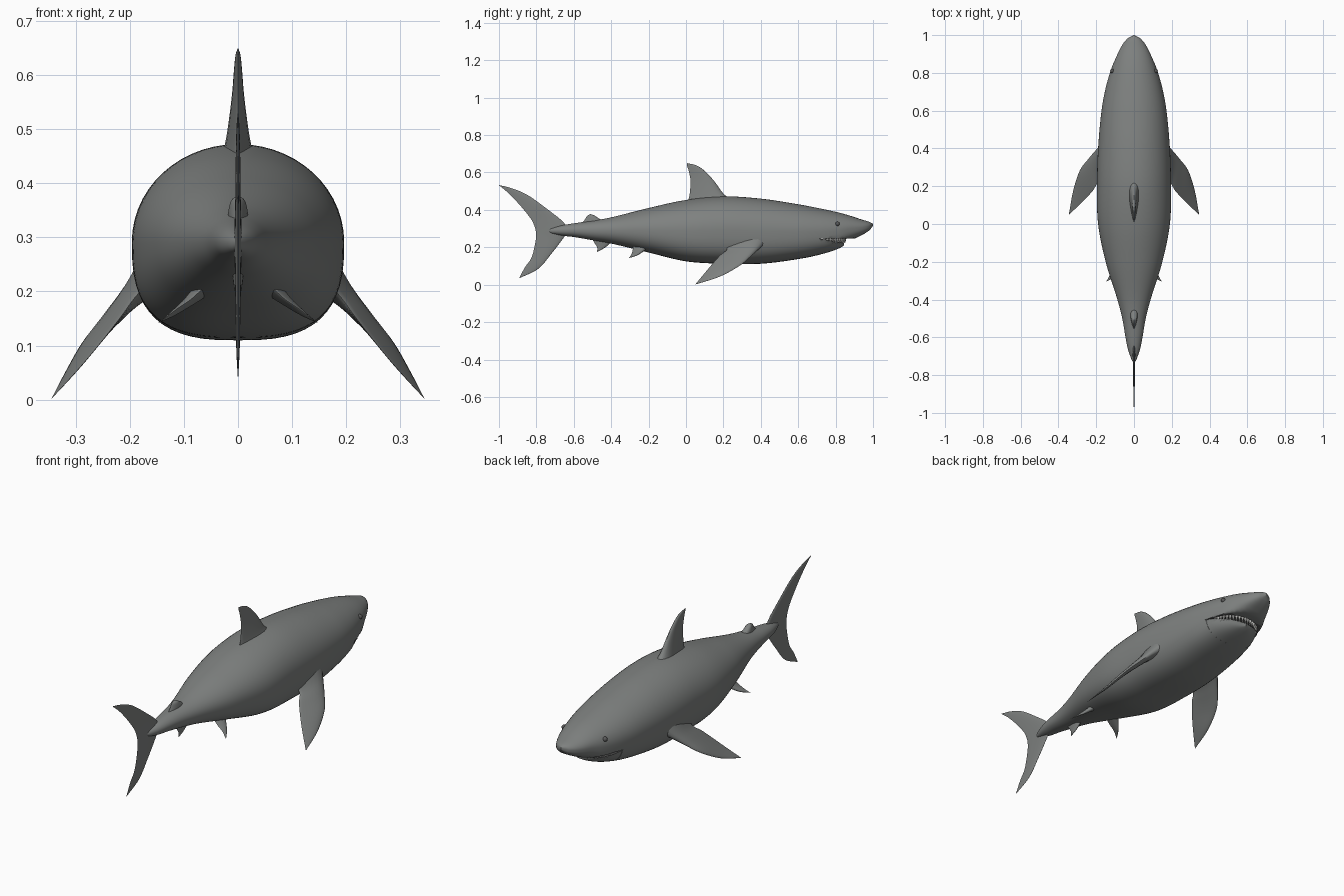
import bpy, bmesh, math
from mathutils import Vector, Matrix

cube = bpy.data.objects.get("Cube")
if cube:
    bpy.data.objects.remove(cube)


def material(name, color):
    m = bpy.data.materials.new(name)
    m.use_nodes = True
    m.diffuse_color = (*color, 1)
    m.node_tree.nodes["Principled BSDF"].inputs["Base Color"].default_value = (*color, 1)
    return m


SKIN = material("grey skin", (.21, .22, .215))
DARK = material("dark grey", (.1, .1, .1))
WHITE = material("tooth white", (.85, .85, .82))


def spline(rows, s):
    """Smooth interpolation; the first column of each row is the key."""
    s = min(max(s, rows[0][0]), rows[-1][0])
    i = max(k for k in range(len(rows) - 1) if rows[k][0] <= s)
    a, b = rows[i], rows[i + 1]
    p, n = rows[max(i - 1, 0)], rows[min(i + 2, len(rows) - 1)]
    h = b[0] - a[0]
    t = (s - a[0]) / h
    out = []
    for c in range(1, len(a)):
        ma = (b[c] - p[c]) / (b[0] - p[0]) * h
        mb = (n[c] - a[c]) / (n[0] - a[0]) * h
        d = b[c] - a[c]
        out.append(a[c] + t * (ma + t * (3 * d - 2 * ma - mb + t * (ma + mb - 2 * d))))
    return out


def finish(name, bm, mats, mirror=False, rule=None):
    bmesh.ops.remove_doubles(bm, verts=bm.verts, dist=.00005)
    bmesh.ops.recalc_face_normals(bm, faces=bm.faces)
    if rule:
        for f in bm.faces:
            f.material_index = int(rule(f))
    mesh = bpy.data.meshes.new(name)
    bm.to_mesh(mesh)
    bm.free()
    for m in mats:
        mesh.materials.append(m)
    ob = bpy.data.objects.new(name, mesh)
    bpy.context.collection.objects.link(ob)
    bpy.ops.object.select_all(action='DESELECT')
    ob.select_set(True)
    bpy.context.view_layer.objects.active = ob
    bpy.ops.object.shade_smooth_by_angle(angle=math.radians(50))
    if mirror:
        ob.modifiers.new("mirror", 'MIRROR')
    return ob


def loft(name, rings, mats, mirror=False, rule=None):
    bm = bmesh.new()
    loops = [[bm.verts.new(p) for p in r] for r in rings]
    n = len(loops[0])
    for a, b in zip(loops, loops[1:]):
        for i in range(n):
            j = (i + 1) % n
            bm.faces.new((a[i], a[j], b[j], b[i]))
    bm.faces.new(loops[0])
    bm.faces.new(loops[-1])
    return finish(name, bm, mats, mirror, rule)


# Body profile: position along y, half width, back height, belly height
PROFILE = [
    (-.74, 0, .295, .285), (-.72, .012, .302, .275), (-.66, .033, .318, .262),
    (-.6, .045, .328, .255), (-.5, .062, .342, .238), (-.4, .088, .36, .22),
    (-.2, .15, .41, .172), (0, .19, .453, .125), (.2, .196, .472, .112),
    (.4, .19, .46, .112), (.6, .172, .43, .137), (.72, .15, .407, .162),
    (.82, .121, .385, .195), (.88, .096, .368, .235), (.94, .067, .348, .265),
    (.98, .037, .336, .29), (1, 0, .325, .315)]
JAW_WIDTH = [(.715, .15), (.76, .135), (.8, .107), (.83, .065), (.845, 0)]
MOUTH, ROOF = .72, .246


def section(y, width=None, low=-1, high=1):
    """Round back, flatter belly, optionally clipped for the mouth."""
    w, top, bottom = spline(PROFILE, y)
    w = w if width is None else width
    mid = (top + bottom) / 2
    flat = 2 / (2.2 + .6 * min(max((y + .4) / .5, 0), 1))
    ring = []
    for i in range(56):
        a = math.tau * i / 56
        c, s = math.cos(a), math.sin(a)
        e = 1 if s >= 0 else flat
        x = math.copysign(abs(c) ** e, c) * max(w, 0)
        z = mid + math.copysign(abs(s) ** e, s) * (top - mid)
        ring.append((x, y, min(max(z, low), high)))
    return ring


# Body with the upper snout; the underside is clipped in front of the mouth corner
count = 90
ys = [-.74 + 1.74 * i / count for i in range(count)]
ys += [MOUTH - .001, MOUTH + .001, .985, .992, .997, 1]
loft("body", [section(y, low=ROOF if y > MOUTH else -1) for y in sorted(ys)],
     [SKIN, DARK],
     rule=lambda f: f.normal.z < -.99 and MOUTH < f.calc_center_median().y < .85
     and f.calc_center_median().z > ROOF - .01)

# Lower jaw
jaw_ys = [.715 + .13 * math.sin(math.pi / 2 * i / 16) for i in range(17)]
loft("lower_jaw",
     [section(y, spline(JAW_WIDTH, y)[0], high=.245 - .17 * (y - MOUTH)) for y in jaw_ys],
     [SKIN, DARK], rule=lambda f: f.normal.z > .9)


def fin(name, rows, normal=(1, 0, 0), mirror=False):
    """Rows hold a leading point, a trailing point and a thickness, root to tip."""
    normal = Vector(normal).normalized()
    table = [(i, *lead, *trail, t) for i, (lead, trail, t) in enumerate(rows)]
    rings = []
    steps = 6 * (len(rows) - 1)
    for k in range(steps + 1):
        v = spline(table, k / 6)
        lead, trail, thick = Vector(v[:3]), Vector(v[3:6]), max(v[6], 0)
        ring = []
        for i in range(20):
            a = math.tau * i / 20
            u = (1 - math.cos(a)) / 2
            ring.append(lead.lerp(trail, u) + normal * (thick * math.sin(a) * (.7 - .5 * u)))
        rings.append(ring)
    return loft(name, rings, [SKIN], mirror)


def median_fin(name, rows):
    fin(name, [((0, a, b), (0, c, d), t) for a, b, c, d, t in rows])


median_fin("dorsal_fin", [
    (.27, .44, 0, .42, .07), (.205, .482, .018, .475, .045),
    (.15, .555, .024, .555, .024), (.1, .608, .014, .61, .015),
    (.055, .638, .006, .634, .009), (.005, .65, .004, .649, 0)])
median_fin("tail_fin", [
    (-.89, .035, -.892, .036, 0), (-.79, .085, -.86, .095, .006),
    (-.72, .165, -.825, .147, .009), (-.655, .25, -.804, .235, .012),
    (-.63, .295, -.803, .285, .014), (-.66, .338, -.815, .325, .012),
    (-.71, .38, -.835, .36, .01), (-.84, .475, -.888, .425, .008),
    (-.93, .515, -.948, .488, .005), (-1, .533, -.999, .531, 0)])
median_fin("second_dorsal_fin", [
    (-.43, .335, -.57, .32, .04), (-.47, .357, -.545, .343, .034),
    (-.49, .37, -.53, .366, .024), (-.508, .377, -.512, .377, 0)])
median_fin("anal_fin", [
    (-.39, .24, -.5, .24, .024), (-.42, .208, -.482, .212, .015),
    (-.45, .188, -.474, .195, .008), (-.476, .175, -.476, .176, 0)])

# Paired fins
fin("pectoral_fins", [
    ((.13, .46, .25), (.13, .18, .25), .1),
    ((.19, .4, .2), (.185, .22, .195), .048),
    ((.24, .345, .15), (.215, .18, .155), .03),
    ((.285, .285, .1), (.25, .14, .11), .02),
    ((.32, .18, .043), (.29, .1, .062), .012),
    ((.345, .05, .001), (.344, .05, .002), 0)], (.82, 0, .57), True)
fin("pelvic_fins", [
    ((.05, -.18, .22), (.05, -.28, .22), .04),
    ((.09, -.225, .182), (.085, -.285, .187), .02),
    ((.12, -.26, .158), (.115, -.29, .166), .01),
    ((.147, -.305, .142), (.146, -.305, .142), 0)], (.6, 0, .8), True)

# Eyes
bm = bmesh.new()
bmesh.ops.create_uvsphere(bm, u_segments=16, v_segments=10, radius=.012,
                          matrix=Matrix.Translation((.114, .81, .325)))
finish("eyes", bm, [DARK], mirror=True)


# Rows of teeth along the rounded mouth
def teeth(name, number, wide, front, height, z, slope, up):
    bm = bmesh.new()
    for i in range(number):
        a = math.pi * (i + .5) / number
        y = .735 + front * math.sin(a)
        base = z - slope * (y - MOUTH)
        offset = height / 2 if up else -height / 2
        m = Matrix.Translation((wide * math.cos(a), y, base + offset))
        if not up:
            m = m @ Matrix.Rotation(math.pi, 4, 'X')
        bmesh.ops.create_cone(bm, cap_ends=True, segments=6, radius1=.009,
                              radius2=0, depth=height, matrix=m)
    finish(name, bm, [WHITE])


teeth("upper_teeth", 24, .122, .115, .03, .25, 0, False)
teeth("lower_teeth", 20, .108, .095, .022, .241, .17, True)
